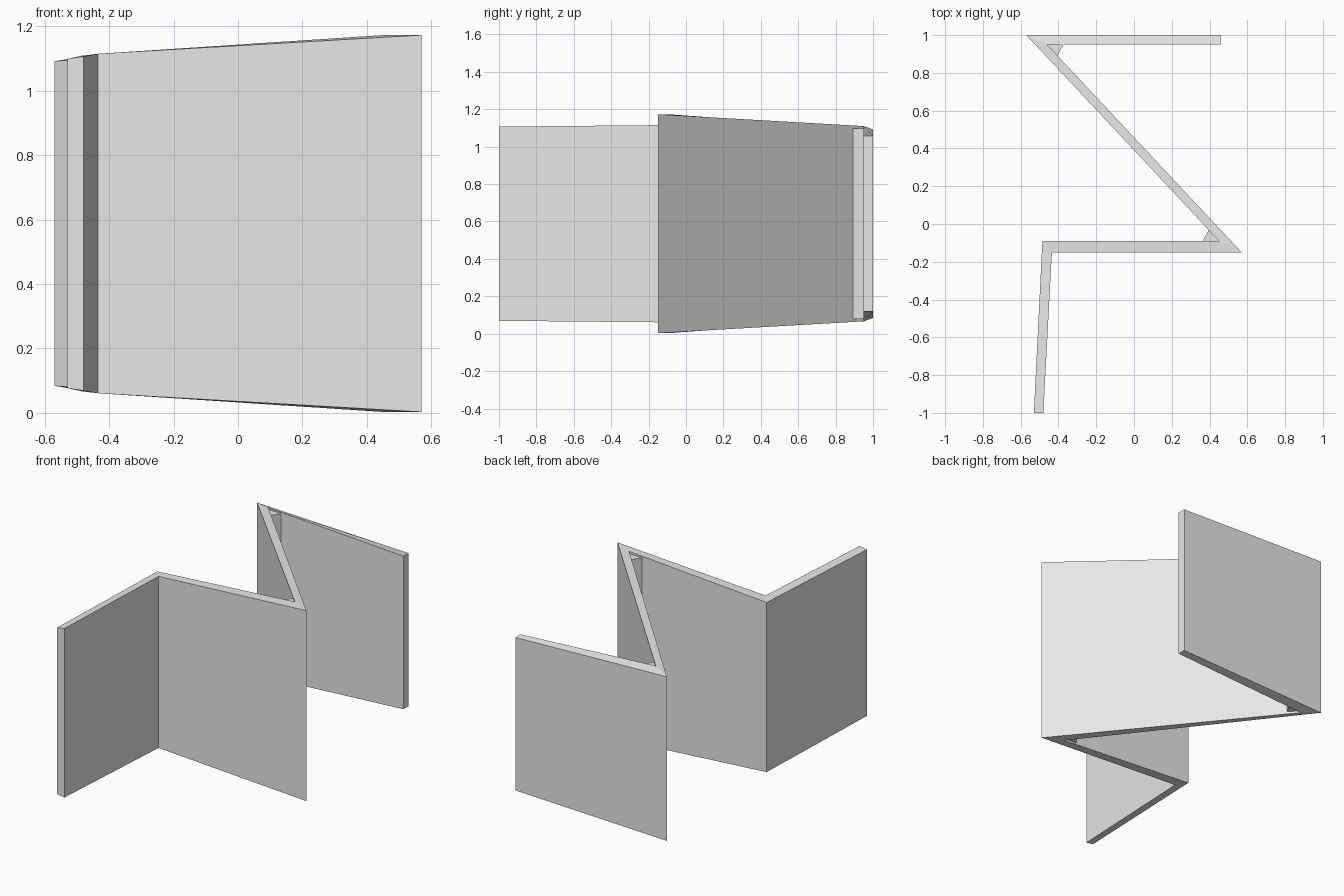
import bpy
import bmesh

cube = bpy.data.objects.get("Cube")
if cube:
    bpy.data.objects.remove(cube, do_unlink=True)

MID = 0.588  # height of the horizontal symmetry plane

grey = bpy.data.materials.new("light_grey")
grey.use_nodes = True
grey.diffuse_color = (0.8, 0.8, 0.8, 1)
grey.node_tree.nodes["Principled BSDF"].inputs["Base Color"].default_value = (0.8, 0.8, 0.8, 1)


def finish(name, bm):
    bmesh.ops.recalc_face_normals(bm, faces=bm.faces)
    mesh = bpy.data.meshes.new(name)
    bm.to_mesh(mesh)
    bm.free()
    mesh.materials.append(grey)
    obj = bpy.data.objects.new(name, mesh)
    bpy.context.collection.objects.link(obj)
    return obj


def columns(bm, points):
    """Bottom and top vertex for each (x, y, half height)."""
    return [(bm.verts.new((x, y, MID - h)), bm.verts.new((x, y, MID + h)))
            for x, y, h in points]


# Folded screen: the two sides of one thick zigzag wall
side_a = [(-0.48, -1.0, 0.519), (-0.435, -0.15, 0.527), (0.57, -0.15, 0.585),
          (-0.46, 0.95, 0.522), (0.46, 0.95, 0.47)]
side_b = [(-0.53, -1.0, 0.511), (-0.485, -0.09, 0.521), (0.45, -0.09, 0.585),
          (-0.57, 1.0, 0.504), (0.46, 1.0, 0.47)]
bm = bmesh.new()
a, b = columns(bm, side_a), columns(bm, side_b)
for i in range(len(a) - 1):
    j = i + 1
    bm.faces.new((a[i][0], a[j][0], a[j][1], a[i][1]))
    bm.faces.new((b[i][0], b[i][1], b[j][1], b[j][0]))
    for k in (0, 1):
        bm.faces.new((a[i][k], a[j][k], b[j][k], b[i][k]))
for i in (0, -1):
    bm.faces.new((a[i][0], a[i][1], b[i][1], b[i][0]))
finish("folding_screen", bm)


# Corner fillers tucked into the two sharp folds
def corner_filler(name, outline, half):
    bm = bmesh.new()
    cols = columns(bm, [(x, y, half) for x, y in outline])
    for k in (0, 1):
        bm.faces.new([c[k] for c in cols])
    for p, q in zip(cols, cols[1:] + cols[:1]):
        bm.faces.new((p[0], q[0], q[1], p[1]))
    finish(name, bm)


corner_filler("back_corner_filler", [(-0.47, 0.955), (-0.37, 0.955), (-0.409, 0.887)], 0.51)
corner_filler("front_corner_filler", [(0.46, -0.095), (0.36, -0.095), (0.399, -0.027)], 0.57)
